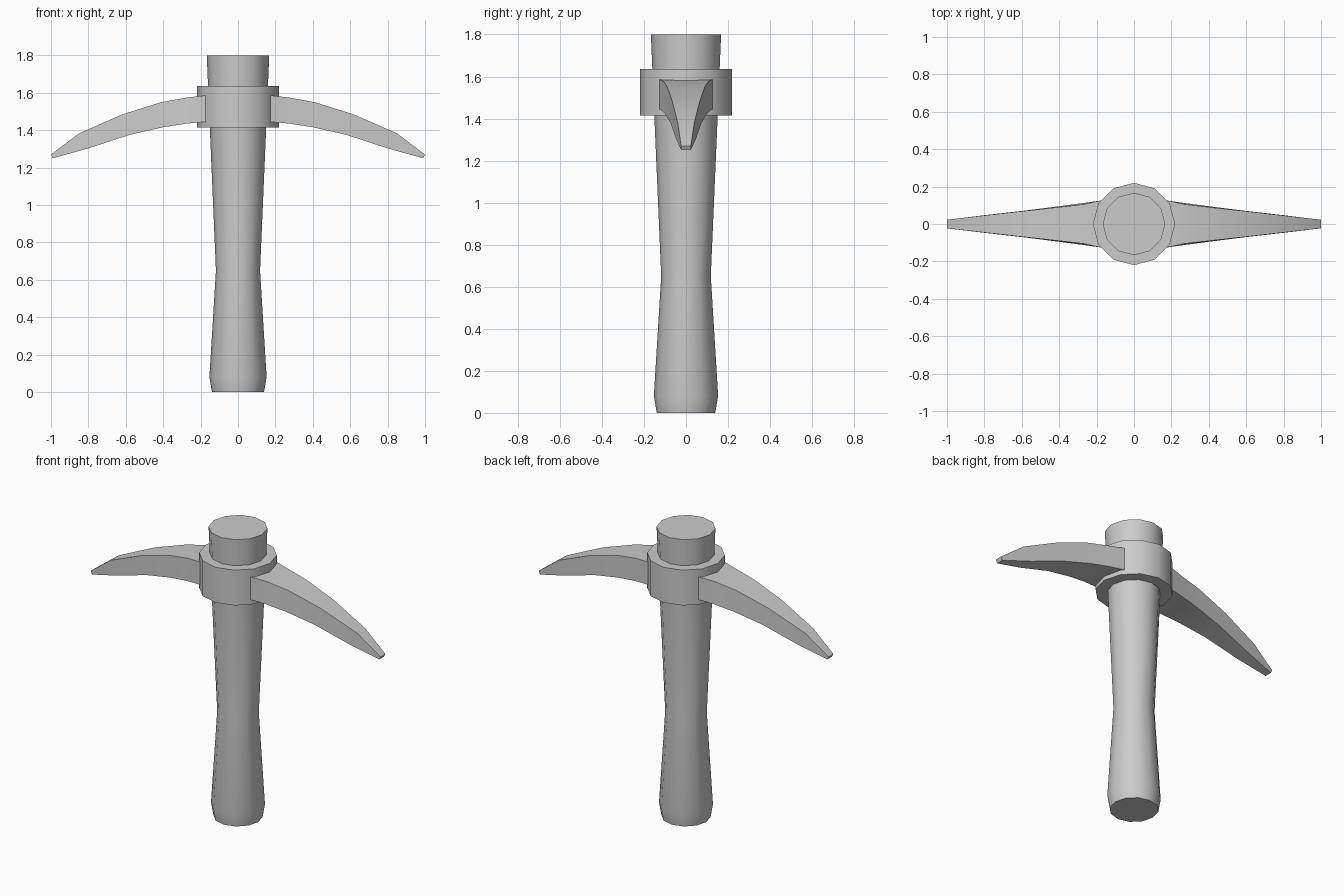
import bpy, bmesh
from math import cos, sin, pi, radians

if "Cube" in bpy.data.objects:
    bpy.data.objects.remove(bpy.data.objects["Cube"])


def loft(name, rings):
    """Skin a list of equal-length vertex rings and cap both ends."""
    bm = bmesh.new()
    loops = [[bm.verts.new(p) for p in ring] for ring in rings]
    n = len(loops[0])
    for a, b in zip(loops, loops[1:]):
        for i in range(n):
            j = (i + 1) % n
            bm.faces.new((a[i], a[j], b[j], b[i]))
    bm.faces.new(loops[0][::-1])
    bm.faces.new(loops[-1])
    bmesh.ops.recalc_face_normals(bm, faces=bm.faces)
    mesh = bpy.data.meshes.new(name)
    bm.to_mesh(mesh)
    bm.free()
    obj = bpy.data.objects.new(name, mesh)
    bpy.context.collection.objects.link(obj)
    bpy.ops.object.select_all(action='DESELECT')
    obj.select_set(True)
    bpy.context.view_layer.objects.active = obj
    bpy.ops.object.shade_smooth_by_angle(angle=radians(35))
    return obj


def circle(r, z, n=12):
    return [(r * cos(2 * pi * i / n), r * sin(2 * pi * i / n), z) for i in range(n)]


# Waisted wooden handle
loft("handle", [circle(r, z) for r, z in
                [(0.139, 0), (0.153, 0.08), (0.118, 0.65), (0.151, 1.42), (0.167, 1.8)]])

# Collar around the handle
loft("collar", [circle(0.22, 1.415), circle(0.22, 1.635)])

# Curved pick blade: top x, top z, top half width, bottom x, bottom z, bottom half width
stations = [
    (0.10, 1.59, 0.135, 0.10, 1.448, 0.135),
    (0.18, 1.585, 0.125, 0.18, 1.444, 0.125),
    (0.27, 1.575, 0.105, 0.27, 1.436, 0.112),
    (0.41, 1.55, 0.089, 0.40, 1.416, 0.095),
    (0.62, 1.484, 0.066, 0.58, 1.375, 0.072),
    (0.85, 1.383, 0.040, 0.80, 1.303, 0.047),
    (1.00, 1.27, 0.023, 0.99, 1.25, 0.023),
]
blade = loft("pick_blade", [
    [(tx, -tw, tz), (tx, tw, tz), (bx, bw, bz), (bx, -bw, bz)]
    for tx, tz, tw, bx, bz, bw in stations])
mirror = blade.modifiers.new("both_sides", 'MIRROR')
mirror.use_axis[0] = True
